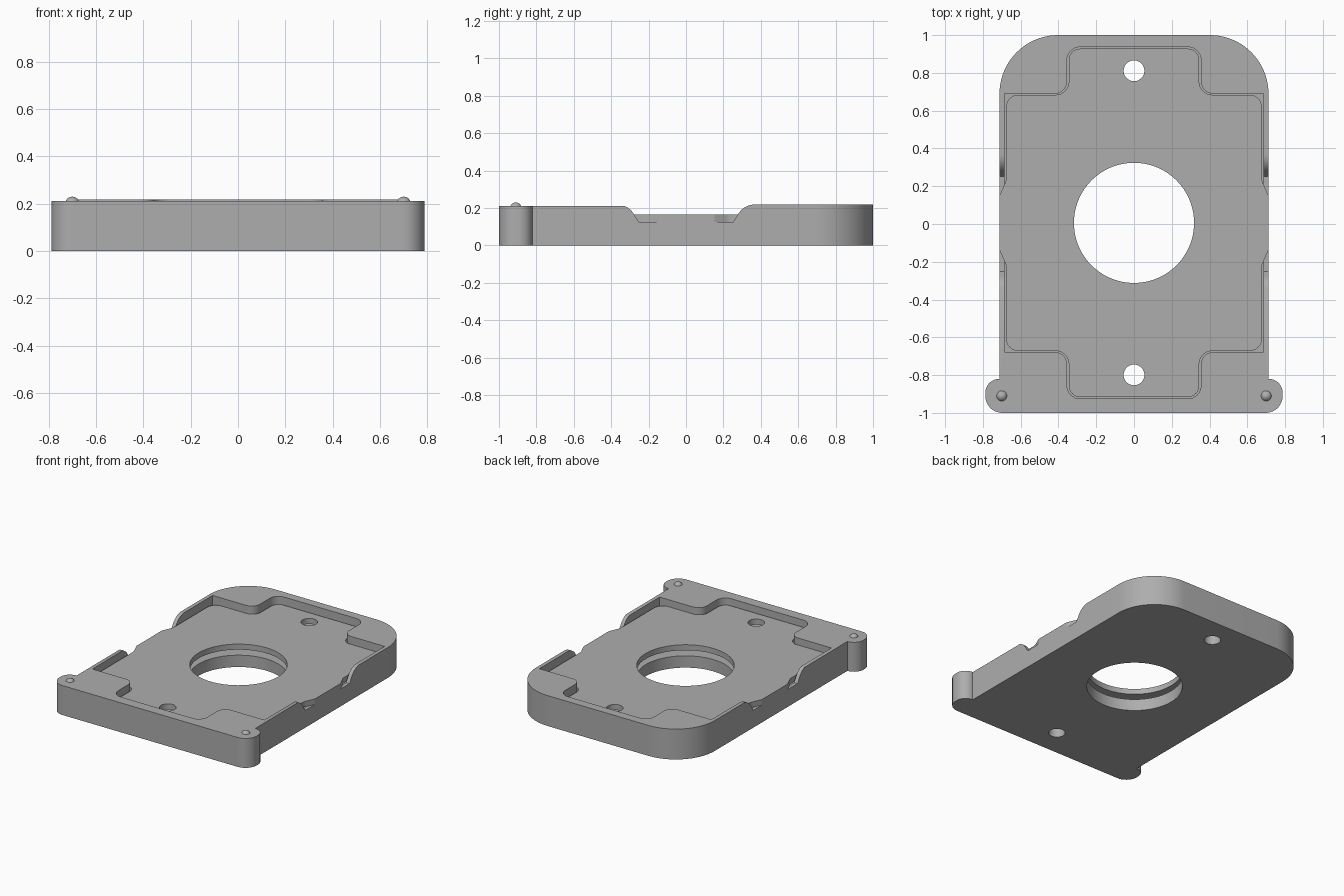
import bpy, bmesh, math
from mathutils import Vector, Matrix

cube = bpy.data.objects.get("Cube")
if cube:
    bpy.data.objects.remove(cube, do_unlink=True)

grey = bpy.data.materials.new("mid_grey")
grey.use_nodes = True
grey.diffuse_color = (0.42, 0.42, 0.42, 1)
bsdf = next(n for n in grey.node_tree.nodes if n.type == 'BSDF_PRINCIPLED')
bsdf.inputs["Base Color"].default_value = grey.diffuse_color
bsdf.inputs["Roughness"].default_value = 0.6

MID_Y = 0.006          # centre of the pocket, plate and bore
FLOOR, SEAT, PLATE_TOP = 0.085, 0.125, 0.165
FRONT_TOP, BACK_TOP = 0.212, 0.219


def rounded(corners, steps=12):
    """Turn (x, y, radius) corners into a filleted outline."""
    out = []
    for i, (x, y, r) in enumerate(corners):
        p = Vector((x, y, 0))
        if r == 0:
            out.append(p)
            continue
        a = Vector((*corners[i - 1][:2], 0))
        b = Vector((*corners[(i + 1) % len(corners)][:2], 0))
        u, v = (a - p).normalized(), (b - p).normalized()
        half = u.angle(v) / 2
        t = r / math.tan(half)
        c = p + (u + v).normalized() * r / math.sin(half)
        start, end = (p + u * t - c).normalized(), (p + v * t - c).normalized()
        out += [c + start.slerp(end, k / steps) * r for k in range(steps + 1)]
    return out


def mirror_x(right):
    return right + [(-x, y, r) for x, y, r in reversed(right)]


def four_way(quarter):
    """Mirror a back-right quarter, listed from back to side, about both axes."""
    right = quarter + [(x, -y, r) for x, y, r in reversed(quarter)]
    return [(x, y + MID_Y, r) for x, y, r in mirror_x(right)]


def prism(name, outline, z0, z1, matrix=None):
    bm = bmesh.new()
    face = bm.faces.new([bm.verts.new((p.x, p.y, z0)) for p in outline])
    top = bmesh.ops.extrude_face_region(bm, geom=[face])["geom"]
    moved = [g for g in top if isinstance(g, bmesh.types.BMVert)]
    bmesh.ops.translate(bm, verts=moved, vec=(0, 0, z1 - z0))
    bmesh.ops.remove_doubles(bm, verts=bm.verts, dist=1e-5)
    if matrix:
        bm.transform(matrix)
    bmesh.ops.recalc_face_normals(bm, faces=bm.faces)
    return finish(name, bm)


def finish(name, bm):
    mesh = bpy.data.meshes.new(name)
    bm.to_mesh(mesh)
    bm.free()
    mesh.materials.append(grey)
    obj = bpy.data.objects.new(name, mesh)
    bpy.context.collection.objects.link(obj)
    return obj


def circle(y, r, n):
    return [Vector((r * math.cos(k * math.tau / n), y + r * math.sin(k * math.tau / n), 0))
            for k in range(n)]


def cut(target, cutter):
    """Subtract the cutter, then remove it."""
    mod = target.modifiers.new("cut", 'BOOLEAN')
    mod.operation, mod.solver, mod.object = 'DIFFERENCE', 'EXACT', cutter
    bpy.context.view_layer.update()
    graph = bpy.context.evaluated_depsgraph_get()
    mesh = bpy.data.meshes.new_from_object(target.evaluated_get(graph))
    target.modifiers.clear()
    target.data = mesh
    bpy.data.objects.remove(cutter, do_unlink=True)


# Housing: rounded back corners, round ears at the front
housing = prism("housing", rounded(mirror_x([
    (0.712, 1, 0.31), (0.712, -0.82, 0), (0.787, -0.82, 0.074), (0.787, -1, 0.09)]), 20),
    0, BACK_TOP)

# The front half stands slightly lower
box = [Vector((x, y, 0)) for x, y in ((-1, -1.2), (1, -1.2), (1, 0), (-1, 0))]
cut(housing, prism("front_trim", box, FRONT_TOP, 0.4))

# Pocket with a lobe at each end
cut(housing, prism("pocket", rounded(four_way([
    (0.355, 0.931, 0.07), (0.355, 0.684, 0.065), (0.685, 0.684, 0)])), FLOOR, 0.4))

# Curved notch through both side walls
R = 0.107
arc = []
for k in range(13):
    a = math.radians(90 - 60 * k / 12)
    arc.append((-0.37 + R * math.cos(a), BACK_TOP - R + R * math.sin(a)))
half = [(-0.37, 0.4)] + arc + [(-0.252, SEAT)]
notch = [Vector((y, z, 0)) for y, z in half + [(-y, z) for y, z in reversed(half)]]
to_side = Matrix(((0, 0, 1, 0), (1, 0, 0, 0), (0, 1, 0, 0), (0, 0, 0, 1)))
cut(housing, prism("notch", notch, -1, 1, to_side))

# Cover plate with a side tab resting in each notch
plate = prism("cover_plate", rounded(four_way([
    (0.345, 0.922, 0.06), (0.345, 0.678, 0.07), (0.677, 0.678, 0.065),
    (0.677, 0.222, 0.08), (0.712, 0.145, 0.03)])), SEAT, PLATE_TOP)

# Central bore and the two screw holes
for part in (housing, plate):
    for y, r, n in ((MID_Y, 0.318, 96), (MID_Y + 0.805, 0.055, 32), (MID_Y - 0.805, 0.055, 32)):
        cut(part, prism("drill", circle(y, r, n), -0.1, 0.4))

# Locating bumps on the ears
parts = [housing, plate]
for side, x in (("left", 0.7), ("right", -0.7)):
    bm = bmesh.new()
    bmesh.ops.create_uvsphere(bm, u_segments=24, v_segments=12, radius=0.03)
    bm.transform(Matrix.Translation((x, -0.91, FRONT_TOP - 0.012)))
    parts.append(finish(side + "_bump", bm))

bpy.ops.object.select_all(action='DESELECT')
for part in parts:
    part.select_set(True)
bpy.context.view_layer.objects.active = housing
bpy.ops.object.shade_smooth_by_angle(angle=math.radians(30))
